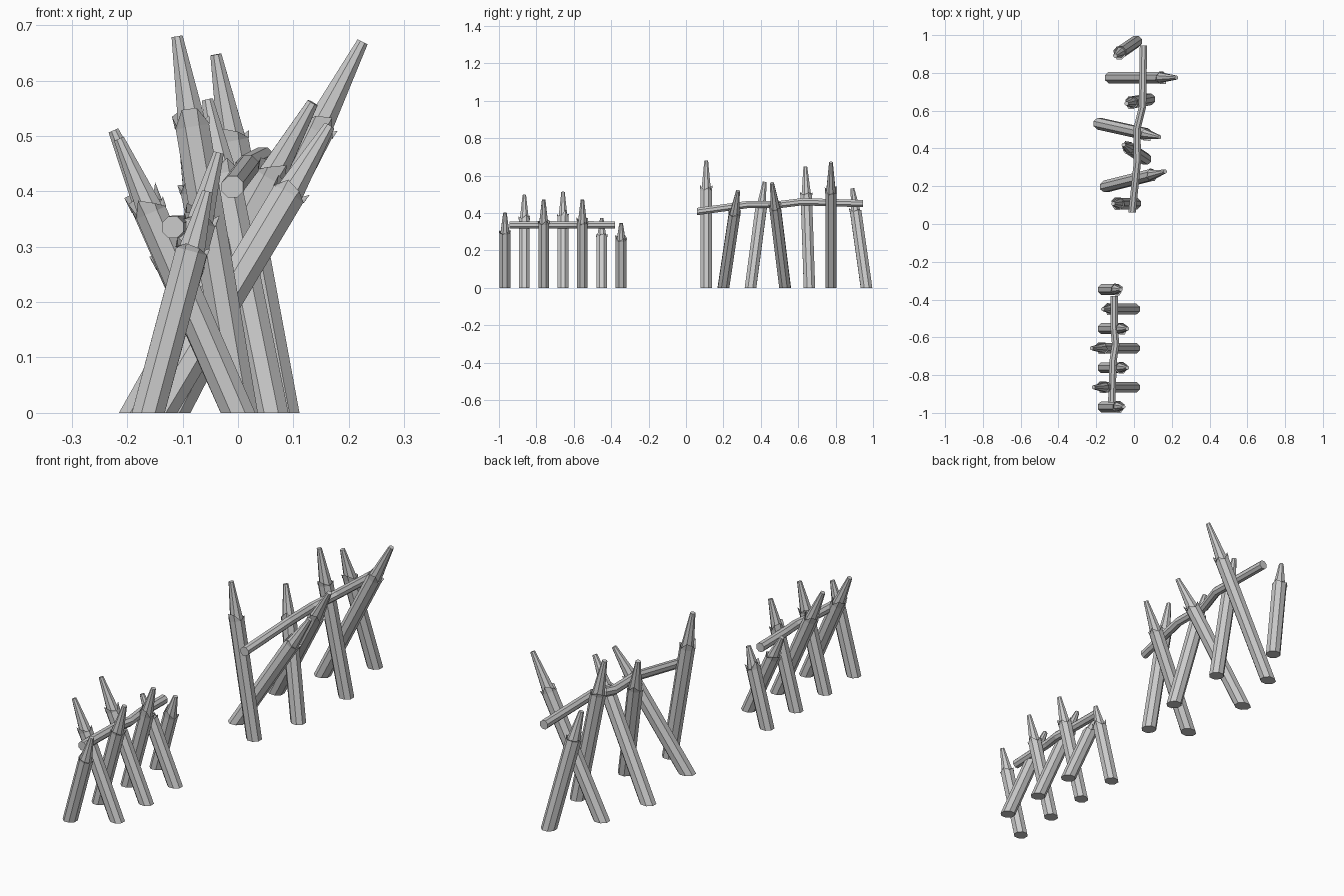
import bpy, bmesh, math, random
from mathutils import Vector

if "Cube" in bpy.data.objects:
    bpy.data.objects.remove(bpy.data.objects["Cube"])
random.seed(4)
SIDES = 8

wood = bpy.data.materials.new("grey wood")
wood.use_nodes = True
GREY = (0.6, 0.6, 0.6, 1)
wood.diffuse_color = GREY
wood.node_tree.nodes["Principled BSDF"].inputs["Base Color"].default_value = GREY


def ring(bm, centre, u, v, radius):
    pts = []
    for i in range(SIDES):
        a = (i + 0.5) * math.tau / SIDES
        pts.append(bm.verts.new(centre + (u * math.cos(a) + v * math.sin(a)) * radius))
    return pts


def skin(bm, rings):
    for a, b in zip(rings, rings[1:]):
        for i in range(SIDES):
            j = (i + 1) % SIDES
            bm.faces.new((a[i], a[j], b[j], b[i]))
    bm.faces.new(rings[0][::-1])
    bm.faces.new(rings[-1])


def finish(bm, name):
    bmesh.ops.recalc_face_normals(bm, faces=bm.faces)
    mesh = bpy.data.meshes.new(name)
    bm.to_mesh(mesh)
    bm.free()
    mesh.materials.append(wood)
    bpy.context.collection.objects.link(bpy.data.objects.new(name, mesh))


def stake(name, base, tip, radius, shoulder):
    """Log with a level foot, a splintered shoulder and a blunt carved point."""
    foot, top = Vector((*base, 0)), Vector(tip)
    axis = (top - foot).normalized()
    u = Vector((0, 1, 0)).cross(axis).normalized()
    v = axis.cross(u)
    neck = foot.lerp(top, shoulder)
    bm = bmesh.new()
    bottom = ring(bm, foot, u, v, radius)
    for p in bottom:
        p.co -= axis * (p.co.z / axis.z)
    collar = ring(bm, neck, u, v, radius)
    splinter = ring(bm, neck, u, v, radius * 1.04)
    for i, p in enumerate(splinter):
        if i % 3 != 1:
            p.co += axis * random.uniform(0.006, 0.035)
            p.co += (p.co - neck).normalized() * 0.002
    groove = ring(bm, neck, u, v, radius * 0.84)
    point = ring(bm, top, u, v, radius * 0.33)
    skin(bm, [bottom, collar, splinter, groove, point])
    finish(bm, name)


def rail(name, path, radius):
    """Crooked pole resting in the crossings."""
    pts = [Vector(p) for p in path]
    bm = bmesh.new()
    rings = [ring(bm, p, Vector((1, 0, 0)), Vector((0, 0, 1)), radius) for p in pts]
    skin(bm, rings)
    finish(bm, name)


# Short barrier: stakes lean alternately left and right
short_tips = [(-0.055, 0.40), (-0.215, 0.495), (-0.035, 0.47), (-0.225, 0.51),
              (-0.035, 0.47), (-0.165, 0.37), (-0.07, 0.345)]
for n, (x, z) in enumerate(short_tips):
    y = -0.968 + 0.1035 * n
    stake(f"short_stake_{n + 1}", (0.0 if n % 2 else -0.162, y), (x, y, z), 0.031, 0.73)
rail("short_rail", [(-0.118, -0.945, 0.335), (-0.11, -0.72, 0.337), (-0.097, -0.64, 0.335),
                    (-0.105, -0.55, 0.337), (-0.105, -0.38, 0.335)], 0.021)

# Tall barrier: irregular leaning stakes
tall = [((0.005, 0.108), (-0.11, 0.108, 0.68)),
        ((-0.145, 0.2), (0.165, 0.278, 0.518)),
        ((0.06, 0.345), (-0.055, 0.42, 0.565)),
        ((-0.18, 0.53), (0.135, 0.46, 0.56)),
        ((0.08, 0.66), (-0.04, 0.638, 0.647)),
        ((-0.12, 0.775), (0.225, 0.775, 0.67)),
        ((0.01, 0.965), (-0.1, 0.89, 0.53))]
for n, (base, tip) in enumerate(tall):
    stake(f"tall_stake_{n + 1}", base, tip, 0.033, 0.76)
rail("tall_rail", [(-0.01, 0.06, 0.408), (0.018, 0.33, 0.445), (0.015, 0.5, 0.445),
                   (0.045, 0.62, 0.46), (0.05, 0.945, 0.45)], 0.021)
